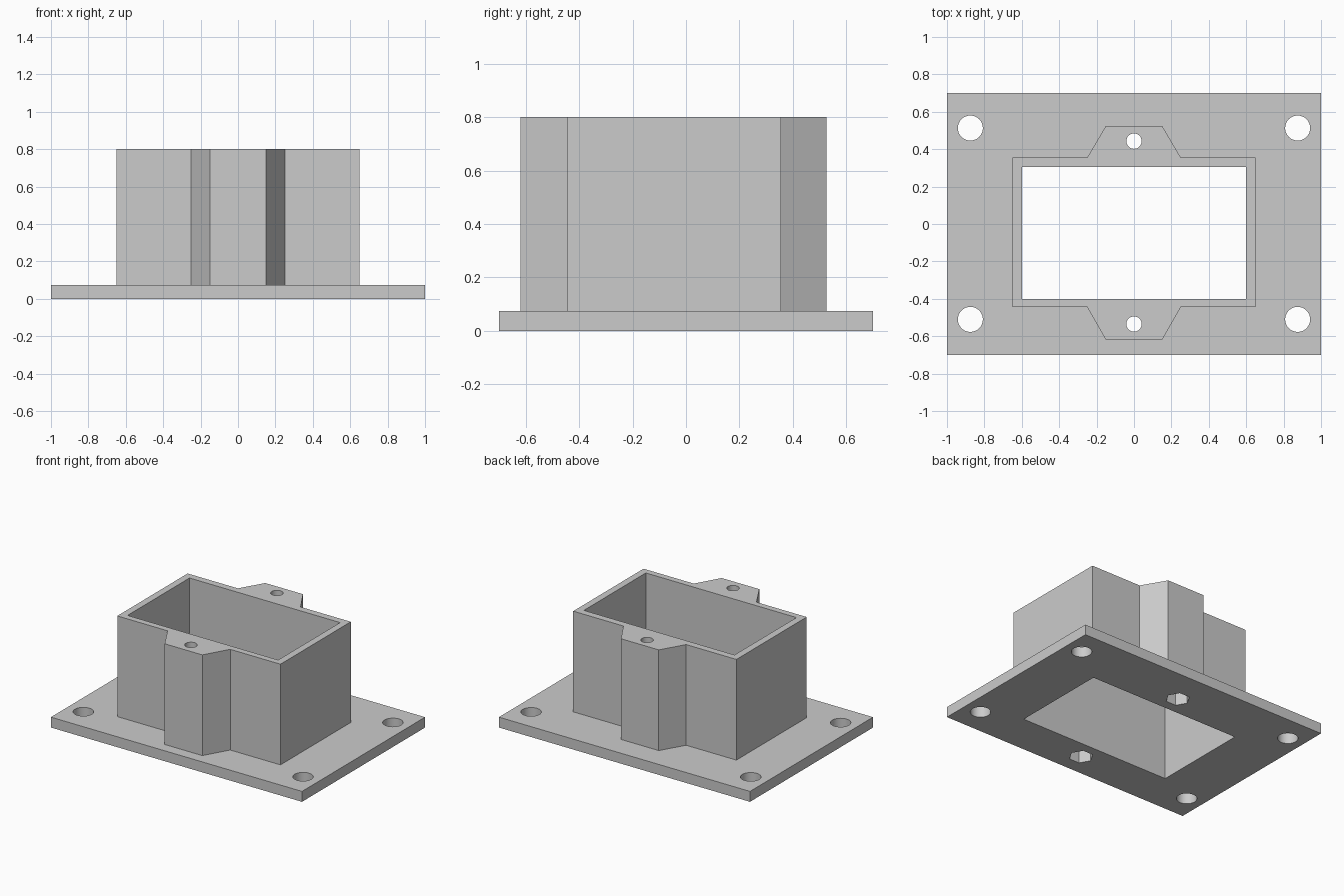
import bpy, bmesh, math

cube = bpy.data.objects.get("Cube")
if cube:
    bpy.data.objects.remove(cube, do_unlink=True)

grey = bpy.data.materials.new("light grey plastic")
grey.use_nodes = True
colour = (0.6, 0.6, 0.6, 1)
grey.diffuse_color = colour
grey.node_tree.nodes["Principled BSDF"].inputs["Base Color"].default_value = colour

HEIGHT, PLATE_TOP, NUT_TOP = 0.80, 0.075, 0.55


def prism(name, outline, z0, z1):
    """Extrude a counter-clockwise outline from z0 to z1."""
    bm = bmesh.new()
    face = bm.faces.new([bm.verts.new((x, y, z0)) for x, y in outline])
    top = bmesh.ops.extrude_face_region(bm, geom=[face])["geom"]
    bmesh.ops.translate(bm, vec=(0, 0, z1 - z0),
                        verts=[v for v in top if isinstance(v, bmesh.types.BMVert)])
    bmesh.ops.recalc_face_normals(bm, faces=bm.faces)
    mesh = bpy.data.meshes.new(name)
    bm.to_mesh(mesh)
    bm.free()
    mesh.materials.append(grey)
    ob = bpy.data.objects.new(name, mesh)
    bpy.context.collection.objects.link(ob)
    return ob


def rectangle(x, y0, y1):
    return [(-x, y0), (x, y0), (x, y1), (-x, y1)]


def polygon(cx, cy, r, sides):
    return [(cx + r * math.cos(i * math.tau / sides), cy + r * math.sin(i * math.tau / sides))
            for i in range(sides)]


def combine(target, other, operation):
    """Apply a boolean to the target and discard the helper."""
    mod = target.modifiers.new(operation.lower(), "BOOLEAN")
    mod.operation, mod.solver, mod.object = operation, "EXACT", other
    bpy.context.view_layer.update()
    evaluated = target.evaluated_get(bpy.context.evaluated_depsgraph_get())
    mesh = bpy.data.meshes.new_from_object(evaluated)
    target.modifiers.clear()
    target.data = mesh
    bpy.data.objects.remove(other, do_unlink=True)


# Base plate joined to the housing with its two tapered screw bosses
box = prism("mounting_box", rectangle(1, -0.7, 0.7), 0, PLATE_TOP)
right_half = [(0.15, -0.62), (0.25, -0.445), (0.65, -0.445),
              (0.65, 0.355), (0.25, 0.355), (0.15, 0.525)]
left_half = [(-x, y) for x, y in reversed(right_half)]
combine(box, prism("housing", right_half + left_half, PLATE_TOP / 2, HEIGHT), "UNION")

# Open cavity running through housing and plate
combine(box, prism("cavity", rectangle(0.6, -0.4, 0.305), -0.1, 1), "DIFFERENCE")

# Corner mounting holes
for x in (-0.875, 0.875):
    for y in (-0.51, 0.513):
        combine(box, prism("corner_hole", polygon(x, y, 0.067, 32), -0.1, 0.2), "DIFFERENCE")

# Screw holes through the bosses, with hexagonal nut pockets from below
for y in (-0.535, 0.443):
    combine(box, prism("screw_hole", polygon(0, y, 0.041, 32), -0.1, 1), "DIFFERENCE")
    combine(box, prism("nut_pocket", polygon(0, y, 0.08, 6), -0.1, NUT_TOP), "DIFFERENCE")

# Rounded hole walls, crisp edges elsewhere
bpy.ops.object.select_all(action="DESELECT")
box.select_set(True)
bpy.context.view_layer.objects.active = box
bpy.ops.object.shade_smooth_by_angle(angle=math.radians(30))
